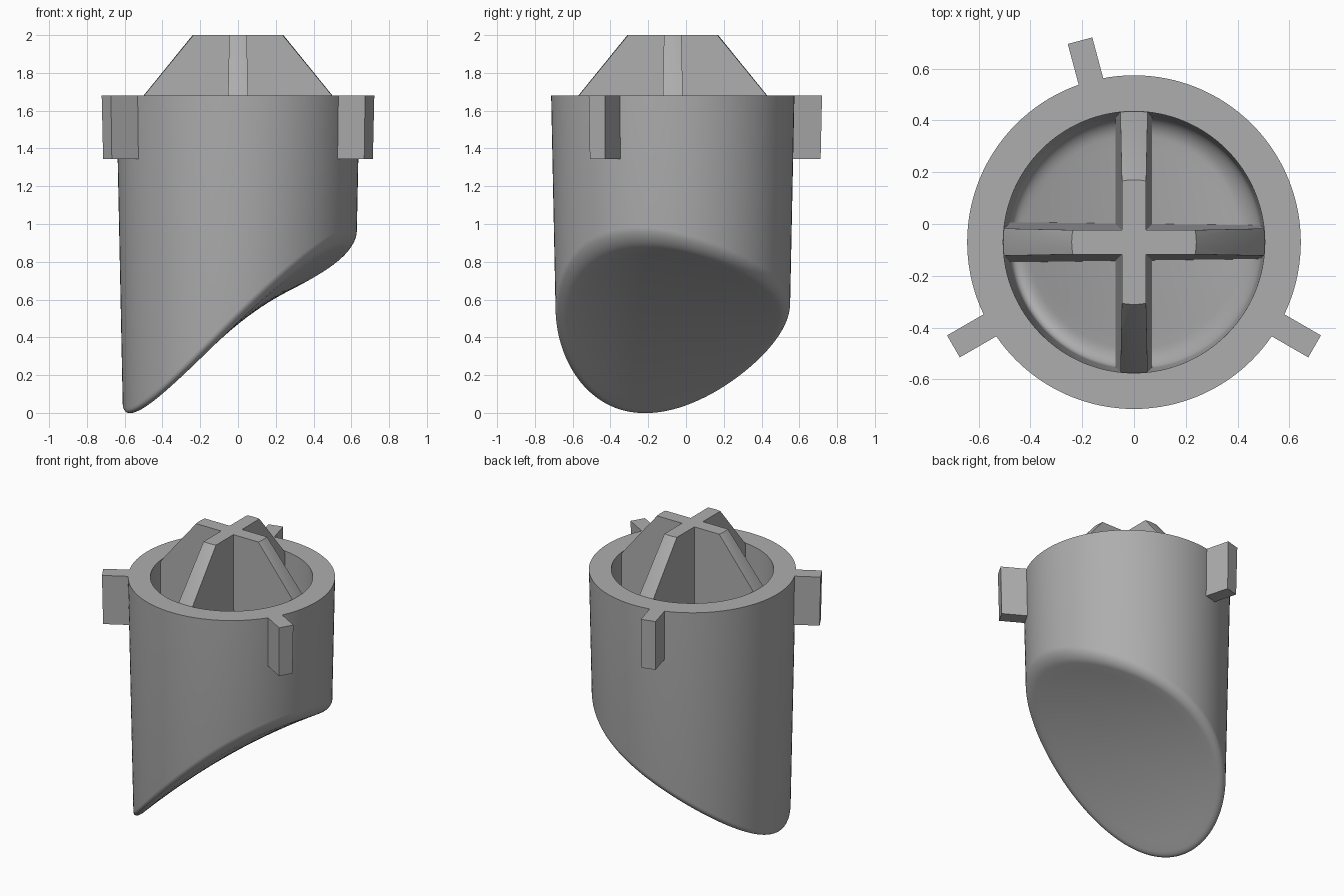
import bpy, bmesh, math
from mathutils import Matrix, Vector

old = bpy.data.objects.get("Cube")
if old:
    bpy.data.objects.remove(old)

SEG = 128
AXIS_Y = -0.07            # axis of the cup
RIM_Z = 1.68
OUTER, INNER = 0.644, 0.505

gray = bpy.data.materials.new("plain_gray")
gray.use_nodes = True
gray.diffuse_color = (0.42, 0.42, 0.42, 1)
gray.node_tree.nodes["Principled BSDF"].inputs["Base Color"].default_value = (0.42, 0.42, 0.42, 1)


def floor_height(r, a):
    """Slanted, twisted underside of the cup."""
    p = r / OUTER
    return (0.472 + p * (0.457 * math.cos(a) + 0.017 * math.sin(a))
            - p * p * (0.028 * math.cos(2 * a) + 0.072 * math.sin(2 * a)))


def finish(name, bm):
    bmesh.ops.recalc_face_normals(bm, faces=bm.faces)
    mesh = bpy.data.meshes.new(name)
    bm.to_mesh(mesh)
    bm.free()
    mesh.materials.append(gray)
    obj = bpy.data.objects.new(name, mesh)
    bpy.context.collection.objects.link(obj)
    obj.location.y = AXIS_Y
    return obj


def turned_solid(name, rings):
    """Rings are (radius, height, follows_floor); both ends close on the axis."""
    bm = bmesh.new()

    def vert(r, h, follow, a):
        z = h + (floor_height(r, a) if follow else 0)
        r *= 1 - 0.032 * (RIM_Z - z)          # moulding draft
        return bm.verts.new((r * math.cos(a), r * math.sin(a), z))

    loops = [[vert(*ring, 2 * math.pi * i / SEG) for i in range(SEG)] for ring in rings[1:-1]]
    for lower, upper in zip(loops, loops[1:]):
        for i in range(SEG):
            j = (i + 1) % SEG
            bm.faces.new((lower[i], lower[j], upper[j], upper[i]))
    for ring, loop in ((rings[0], loops[0]), (rings[-1], loops[-1])):
        tip = vert(*ring, 0)
        for i in range(SEG):
            bm.faces.new((tip, loop[i], loop[(i + 1) % SEG]))
    return finish(name, bm)


def floor_rings(radius, fillet, lift):
    """Floor from the axis outward, ending in a rounded corner."""
    flat = radius - fillet
    rings = [(flat * i / 10, lift, True) for i in range(10)]
    for k in range(9):
        a = math.pi / 2 * k / 8
        rings.append((flat + fillet * math.sin(a), lift + fillet * (1 - math.cos(a)), True))
    return rings


def shade(obj, angle=35):
    bpy.ops.object.select_all(action='DESELECT')
    obj.select_set(True)
    bpy.context.view_layer.objects.active = obj
    bpy.ops.object.shade_smooth_by_angle(angle=math.radians(angle))


# Hollow cup with slanted floor
cup = turned_solid("cup", floor_rings(OUTER, 0.06, 0)
                   + [(OUTER, RIM_Z, False), (INNER, RIM_Z, False)]
                   + floor_rings(INNER, 0.08, 0.17)[::-1])
shade(cup)

# Cross rib: drafted plus-shaped prism trimmed by a cone-topped core
core = turned_solid("rib_core", floor_rings(0.53, 0.02, 0.09)
                    + [(0.53, 1.6, False), (0.5, RIM_Z, False), (0.238, 2, False), (0, 2, False)])
bm = bmesh.new()
levels = []
for z, w in ((-0.2, 0.086), (2.1, 0.045)):
    level = []
    for q in range(4):
        turn = Matrix.Rotation(q * math.pi / 2, 3, 'Z')
        for x, y in ((0.8, -w), (0.8, w), (w, w)):
            level.append(bm.verts.new(turn @ Vector((x, y, z))))
    levels.append(level)
    bm.faces.new(level)
for i in range(12):
    j = (i + 1) % 12
    bm.faces.new((levels[0][i], levels[0][j], levels[1][j], levels[1][i]))
rib = finish("cross_rib", bm)
trim = rib.modifiers.new("trim", 'BOOLEAN')
trim.operation = 'INTERSECT'
trim.solver = 'EXACT'
trim.object = core
bpy.context.view_layer.objects.active = rib
bpy.ops.object.modifier_apply(modifier=trim.name)
bpy.data.objects.remove(core)
shade(rib, 20)

# Three locating lugs around the rim
for label, degrees in (("left", -30), ("right", 210), ("back", 105)):
    bm = bmesh.new()
    bmesh.ops.create_cube(bm, size=1)
    for v in bm.verts:
        top = v.co.z > 0
        reach = (0.805 if top else 0.798) if v.co.x > 0 else 0.58
        v.co = (reach, math.copysign(0.049 if top else 0.046, v.co.y), RIM_Z if top else 1.345)
    bm.transform(Matrix.Rotation(math.radians(degrees), 4, 'Z'))
    finish(label + "_lug", bm)
